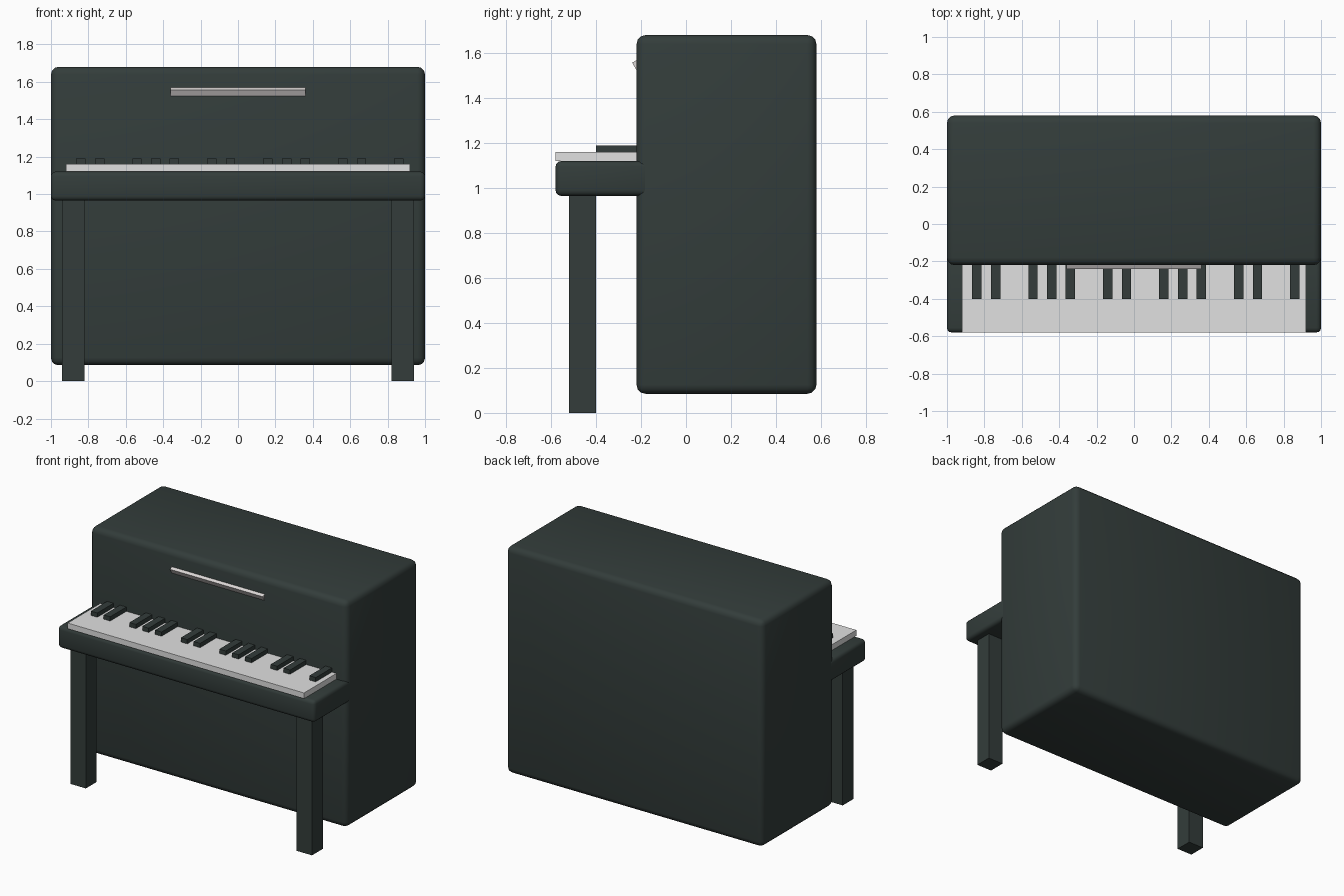
import bpy
import math

cube = bpy.data.objects.get("Cube")
if cube:
    bpy.data.objects.remove(cube, do_unlink=True)


def make_material(name, rgb):
    mat = bpy.data.materials.new(name)
    mat.use_nodes = True
    mat.diffuse_color = (*rgb, 1)
    mat.node_tree.nodes["Principled BSDF"].inputs["Base Color"].default_value = (*rgb, 1)
    return mat


lacquer = make_material("dark green black lacquer", (0.033, 0.046, 0.043))
ivory = make_material("pale grey ivory", (0.75, 0.75, 0.75))
metal = make_material("warm light grey", (0.70, 0.67, 0.66))


def box(name, low, high, mat, bevel=0, tilt=0):
    """Box between two corners, with an optional rounded edge and tilt about x."""
    centre = [(a + b) / 2 for a, b in zip(low, high)]
    bpy.ops.mesh.primitive_cube_add(size=1, location=centre)
    obj = bpy.context.object
    obj.name = name
    obj.scale = [b - a for a, b in zip(low, high)]
    bpy.ops.object.transform_apply(location=False, rotation=False, scale=True)
    obj.rotation_euler.x = tilt
    obj.data.materials.append(mat)
    if bevel:
        mod = obj.modifiers.new("rounded edges", "BEVEL")
        mod.width = bevel
        mod.segments = 3
        bpy.ops.object.modifier_apply(modifier=mod.name)
        bpy.ops.object.shade_smooth_by_angle(angle=math.radians(40))
    return obj


# Cabinet and keyboard shelf
box("cabinet", (-1, -0.22, 0.085), (1, 0.58, 1.68), lacquer, bevel=0.04)
box("key_shelf", (-1, -0.58, 0.965), (1, -0.16, 1.12), lacquer, bevel=0.025)

# Front legs
for side, x in (("right", -0.88), ("left", 0.88)):
    box(side + "_front_leg", (x - 0.06, -0.52, 0), (x + 0.06, -0.40, 0.98), lacquer)

# White key slab, then raised keys in groups of two and three
box("white_keys", (-0.92, -0.58, 1.12), (0.92, -0.20, 1.16), ivory)
for i in range(18):
    if i % 7 not in (2, 6):
        x = -0.84 + 0.1 * i
        box(f"black_key_{i}", (x - 0.025, -0.40, 1.15), (x + 0.025, -0.20, 1.19), lacquer)

# Tilted music ledge, half sunk into the cabinet front
box("music_ledge", (-0.362, -0.232, 1.53), (0.362, -0.192, 1.57), metal,
    tilt=math.radians(30))
